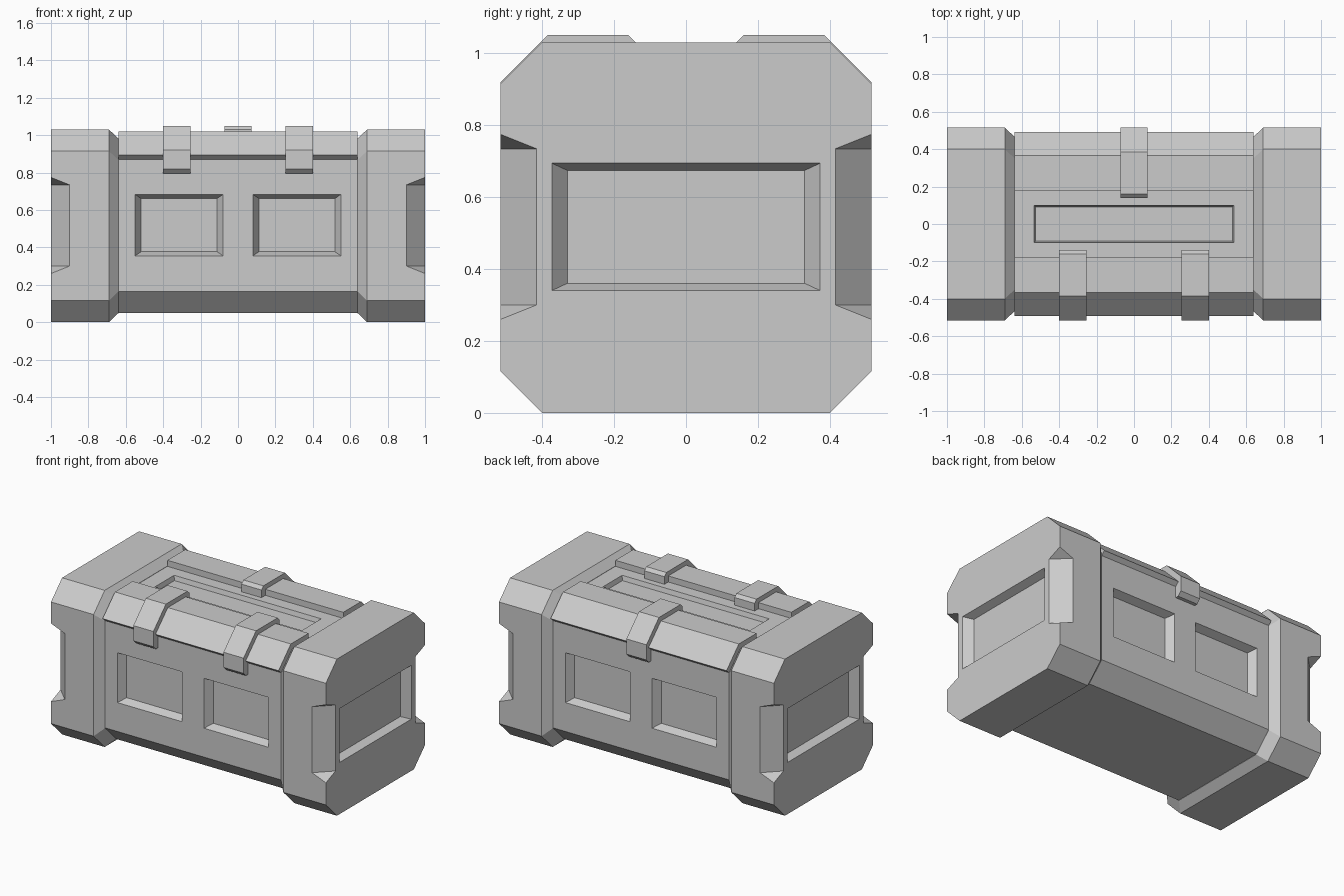
import bpy
import bmesh
from mathutils import Vector

if "Cube" in bpy.data.objects:
    bpy.data.objects.remove(bpy.data.objects["Cube"], do_unlink=True)

grey = bpy.data.materials.new("plain grey")
grey.use_nodes = True
grey.diffuse_color = (0.6, 0.6, 0.6, 1)
grey.node_tree.nodes["Principled BSDF"].inputs["Base Color"].default_value = (0.6, 0.6, 0.6, 1)

X, Y, Z = Vector((1, 0, 0)), Vector((0, 1, 0)), Vector((0, 0, 1))


def finish(name, bm):
    bmesh.ops.recalc_face_normals(bm, faces=bm.faces)
    mesh = bpy.data.meshes.new(name)
    bm.to_mesh(mesh)
    bm.free()
    mesh.materials.append(grey)
    obj = bpy.data.objects.new(name, mesh)
    bpy.context.collection.objects.link(obj)
    return obj


def loft(name, sections):
    """Join (x, [(y, z), ...]) sections into a closed solid."""
    bm = bmesh.new()
    rings = [[bm.verts.new((x, y, z)) for y, z in pts] for x, pts in sections]
    for a, b in zip(rings, rings[1:]):
        for i in range(len(a)):
            j = (i + 1) % len(a)
            bm.faces.new((a[i], a[j], b[j], b[i]))
    bm.faces.new(rings[0])
    bm.faces.new(rings[-1])
    return finish(name, bm)


def cut(obj, centre, n, u, v, outer, inner, depth):
    """Sink a tapered pocket into the face at centre with outward normal n."""
    bm = bmesh.new()
    for t, sizes in ((-1, inner), (1, [2 * o - i for o, i in zip(outer, inner)])):
        for su in (-1, 1):
            for sv in (-1, 1):
                bm.verts.new(centre + n * t * depth + u * su * sizes[0] + v * sv * sizes[1])
    bmesh.ops.convex_hull(bm, input=bm.verts)
    cutter = finish("cutter", bm)
    cutter.hide_render = True
    mod = obj.modifiers.new("pocket", "BOOLEAN")
    mod.operation = "DIFFERENCE"
    mod.solver = "EXACT"
    mod.object = cutter
    bpy.context.view_layer.objects.active = obj
    bpy.ops.object.modifier_apply(modifier=mod.name)
    bpy.data.objects.remove(cutter, do_unlink=True)


def mirrored(half):
    return half + [(-y, z) for y, z in reversed(half)]


def octagon(inset):
    w, low, high, c = 0.515 - inset, inset, 1.03 - inset, 0.115
    return mirrored([(w - c, low), (w, low + c), (w, high - c), (w - c, high)])


# End caps with side panels and notched corners
for side, name in ((-1, "right_end_cap"), (1, "left_end_cap")):
    cap = loft(name, [(side, octagon(0)), (side * 0.69, octagon(0)), (side * 0.64, octagon(0.048))])
    cut(cap, Vector((side, 0, 0.517)), X * side, Y, Z, (0.373, 0.177), (0.33, 0.157), 0.05)
    for face in (-1, 1):
        n = Vector((side, face, 0)).normalized()
        cut(cap, Vector((side, face * 0.515, 0.517)), n, n.cross(Z), Z,
            (0.2, 0.257), (0.2, 0.217), 0.0707)

# Body with two sunken panels on the front and the back
body = loft("body", [(x, mirrored([(0.355, 0.05), (0.467, 0.165), (0.467, 0.88)]))
                     for x in (-0.64, 0.64)])
for face in (-1, 1):
    for x in (-0.315, 0.315):
        cut(body, Vector((x, face * 0.467, 0.519)), Y * face, X, Z,
            (0.235, 0.164), (0.203, 0.142), 0.05)

# Lid with a lowered middle and a shallow panel
lid_half = [(0.467, 0.87), (0.493, 0.893), (0.365, 1.02), (0.18, 1.02), (0.18, 0.98)]
lid = loft("lid", [(x, mirrored(lid_half)) for x in (-0.64, 0.64)])
cut(lid, Vector((0, 0, 0.98)), Z, X, Y, (0.535, 0.1), (0.527, 0.092), 0.03)

# Latches, two on the front and one on the back
latch_profile = [(0.46, 0.795), (0.49, 0.795), (0.515, 0.82), (0.515, 0.92), (0.385, 1.05),
                 (0.16, 1.05), (0.14, 1.03), (0.14, 0.975), (0.36, 0.975), (0.46, 0.88)]
for name, x, face in (("front_right_latch", -0.328, -1), ("front_left_latch", 0.328, -1),
                      ("back_latch", 0, 1)):
    loft(name, [(x + d, [(y * face, z) for y, z in latch_profile]) for d in (-0.073, 0.073)])
